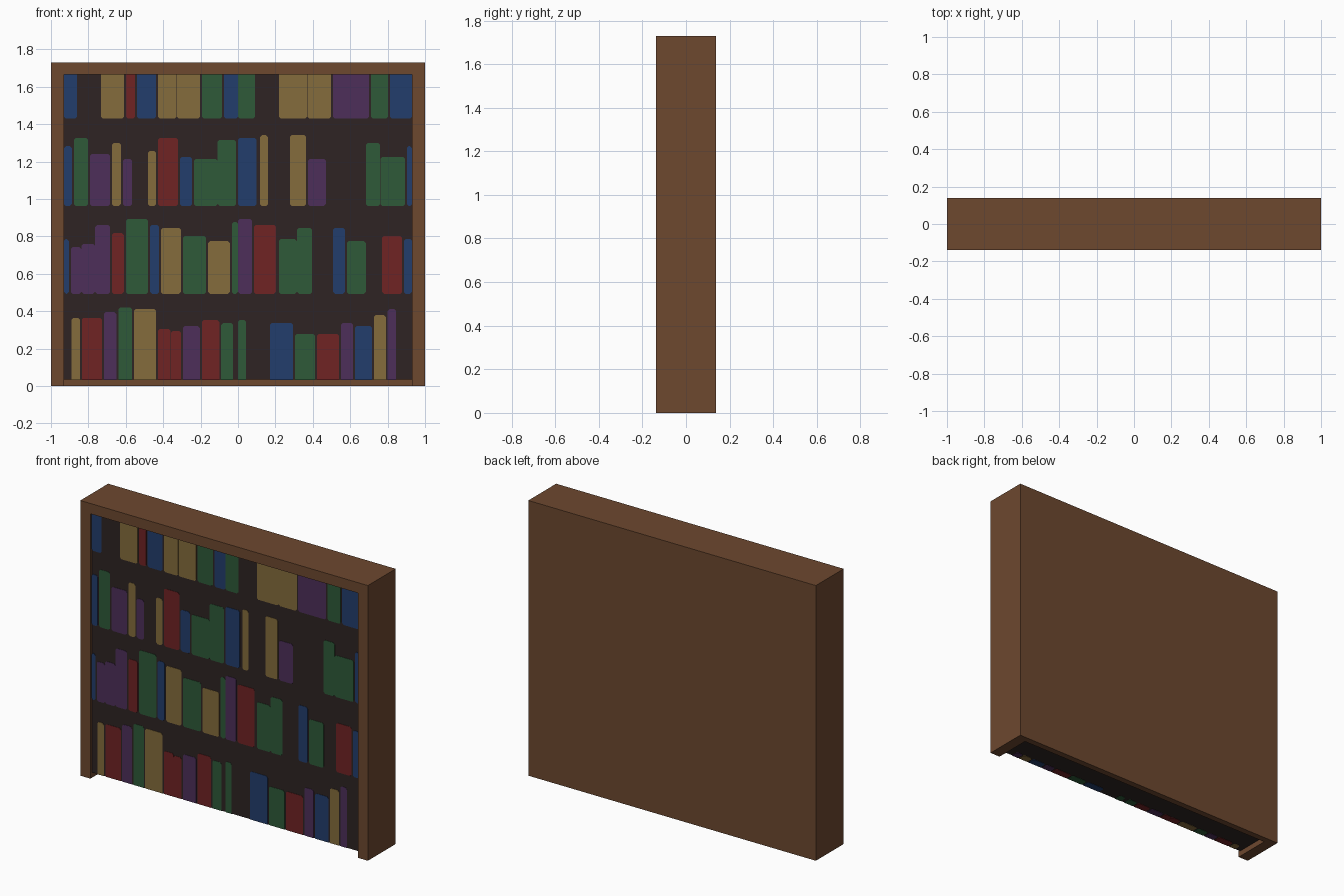
import bpy, bmesh

if "Cube" in bpy.data.objects:
    bpy.data.objects.remove(bpy.data.objects["Cube"])


def material(name, r, g, b):
    lin = [((c / 255 + 0.055) / 1.055) ** 2.4 for c in (r, g, b)]
    m = bpy.data.materials.new(name)
    m.diffuse_color = (*lin, 1)
    m.use_nodes = True
    m.node_tree.nodes["Principled BSDF"].inputs["Base Color"].default_value = m.diffuse_color
    return m


wood = material("wood brown", 109, 72, 47)
dark = material("shadow dark", 46, 36, 35)
covers = {
    "b": material("cover blue", 34, 61, 108),
    "g": material("cover green", 46, 90, 57),
    "r": material("cover red", 112, 35, 36),
    "y": material("cover ochre", 133, 108, 60),
    "p": material("cover purple", 77, 47, 90),
}
codes = list(covers)

W, D, H = 1.0, 0.138, 1.73               # half width, half depth, height
IN_X, IN_TOP, IN_BACK = 0.93, 1.665, 0.098
FACE_Y, FLOOR_Z = -0.124, 0.035          # front and underside of the book block


def box(name, lo, hi, mat):
    bm = bmesh.new()
    bmesh.ops.create_cube(bm, size=1)
    for v in bm.verts:
        v.co = [lo[i] + (v.co[i] + 0.5) * (hi[i] - lo[i]) for i in range(3)]
    me = bpy.data.meshes.new(name)
    bm.to_mesh(me)
    bm.free()
    me.materials.append(mat)
    ob = bpy.data.objects.new(name, me)
    bpy.context.collection.objects.link(ob)
    return ob


def prism(bm, pts, depth, mat_index):
    """Extrude a flat outline along a vector."""
    bottom = [bm.verts.new(p) for p in pts]
    top = [bm.verts.new([p[i] + depth[i] for i in range(3)]) for p in pts]
    n = len(pts)
    faces = [bm.faces.new(bottom), bm.faces.new(top[::-1])]
    for i in range(n):
        j = (i + 1) % n
        faces.append(bm.faces.new((bottom[j], bottom[i], top[i], top[j])))
    for f in faces:
        f.material_index = mat_index


def finish(bm, name):
    bmesh.ops.recalc_face_normals(bm, faces=bm.faces[:])
    me = bpy.data.meshes.new(name)
    bm.to_mesh(me)
    bm.free()
    for m in covers.values():
        me.materials.append(m)
    bpy.context.collection.objects.link(bpy.data.objects.new(name, me))


# Wooden case: solid block hollowed out at the front and underneath
case = box("wooden_case", (-W, -D, 0), (W, D, H), wood)
cutter = box("case_cutter", (-IN_X, -1, -1), (IN_X, IN_BACK, IN_TOP), wood)
cutter.hide_render = True
mod = case.modifiers.new("hollow", 'BOOLEAN')
mod.operation = 'DIFFERENCE'
mod.solver = 'EXACT'
mod.object = cutter
bpy.context.view_layer.objects.active = case
bpy.ops.object.modifier_apply(modifier=mod.name)
bpy.data.objects.remove(cutter)

# Dark block behind the books
box("shelf_interior", (-IN_X, FACE_Y, FLOOR_Z), (IN_X, IN_BACK, IN_TOP), dark)

# Books per row: (cover, right edge, top); "" leaves an empty space
bottom_row = [("", -.90, 0), ("y", -.845, .365), ("r", -.727, .365), ("p", -.65, .395),
              ("g", -.567, .42), ("y", -.438, .412), ("r", -.36, .305), ("r", -.305, .294),
              ("p", -.203, .32), ("r", -.10, .353), ("g", -.027, .337), ("", -.01, 0),
              ("g", .043, .353), ("", .16, 0), ("b", .294, .337), ("g", .412, .278),
              ("r", .54, .278), ("p", .615, .337), ("b", .717, .32), ("y", .79, .38),
              ("p", .845, .412)]
lower_row = [("b", -.904, .786), ("p", -.837, .743), ("p", -.765, .76), ("p", -.684, .861),
             ("r", -.61, .818), ("g", -.48, .893), ("b", -.422, .861), ("y", -.305, .845),
             ("g", -.17, .802), ("y", -.043, .775), ("g", 0, .877), ("p", .075, .893),
             ("r", .203, .861), ("", .209, 0), ("g", .315, .786), ("g", .396, .845),
             ("", .498, 0), ("b", .572, .845), ("g", .684, .775), ("", .76, 0),
             ("r", .877, .802), ("b", .93, .786)]
upper_row = [("b", -.888, 1.283), ("g", -.802, 1.326), ("p", -.684, 1.24), ("y", -.626, 1.3),
             ("p", -.567, 1.214), ("", -.491, 0), ("y", -.438, 1.257), ("r", -.32, 1.326),
             ("b", -.246, 1.225), ("g", -.11, 1.214), ("g", -.01, 1.316), ("b", .10, 1.326),
             ("", .108, 0), ("y", .16, 1.342), ("", .268, 0), ("y", .364, 1.342),
             ("p", .47, 1.214), ("", .674, 0), ("g", .76, 1.3), ("g", .893, 1.225),
             ("b", .93, 1.283)]
top_row = [("b", -.861), ("", -.743), ("y", -.61), ("r", -.55), ("b", -.438), ("y", -.328),
           ("y", -.203), ("g", -.086), ("b", 0), ("g", .09), ("", .209), ("y", .37),
           ("y", .497), ("p", .70), ("g", .802), ("b", .93)]
top_row = [(c, x, IN_TOP) for c, x in top_row]

rows = {"bottom_row_books": (FLOOR_Z, bottom_row), "lower_row_books": (.493, lower_row),
        "upper_row_books": (.963, upper_row), "top_row_books": (1.43, top_row)}

underside = bmesh.new()
for name, (z0, books) in rows.items():
    bm = bmesh.new()
    prev_x, prev_c = -IN_X, ""
    for c, x1, z1 in books:
        if c:
            tight = c == prev_c or prev_x in (0, -IN_X)
            x0 = prev_x + (0.001 if c == prev_c else 0 if tight else 0.01)
            k = 0.01                                    # chamfered corners
            kt = 0.0005 if z1 == IN_TOP else k          # cut off by the top rail
            kb = 0.0005 if z0 == FLOOR_Z else k         # cut off by the floor
            outline = [(x0 + kb, z0), (x1 - kb, z0), (x1, z0 + kb), (x1, z1 - kt),
                       (x1 - kt, z1), (x0 + kt, z1), (x0, z1 - kt), (x0, z0 + kb)]
            prism(bm, [(x, FACE_Y + 0.002, z) for x, z in outline],
                  (0, -0.004, 0), codes.index(c))
            if z0 == FLOOR_Z:                           # cover ends seen from below
                ends = [(x0, FACE_Y), (x1, FACE_Y), (x1, -0.085), (x1 - k, -0.075),
                        (x0 + k, -0.075), (x0, -0.085)]
                prism(underside, [(x, y, z0 + 0.002) for x, y in ends],
                      (0, 0, -0.004), codes.index(c))
        prev_x, prev_c = x1, c
    finish(bm, name)
finish(underside, "book_undersides")
